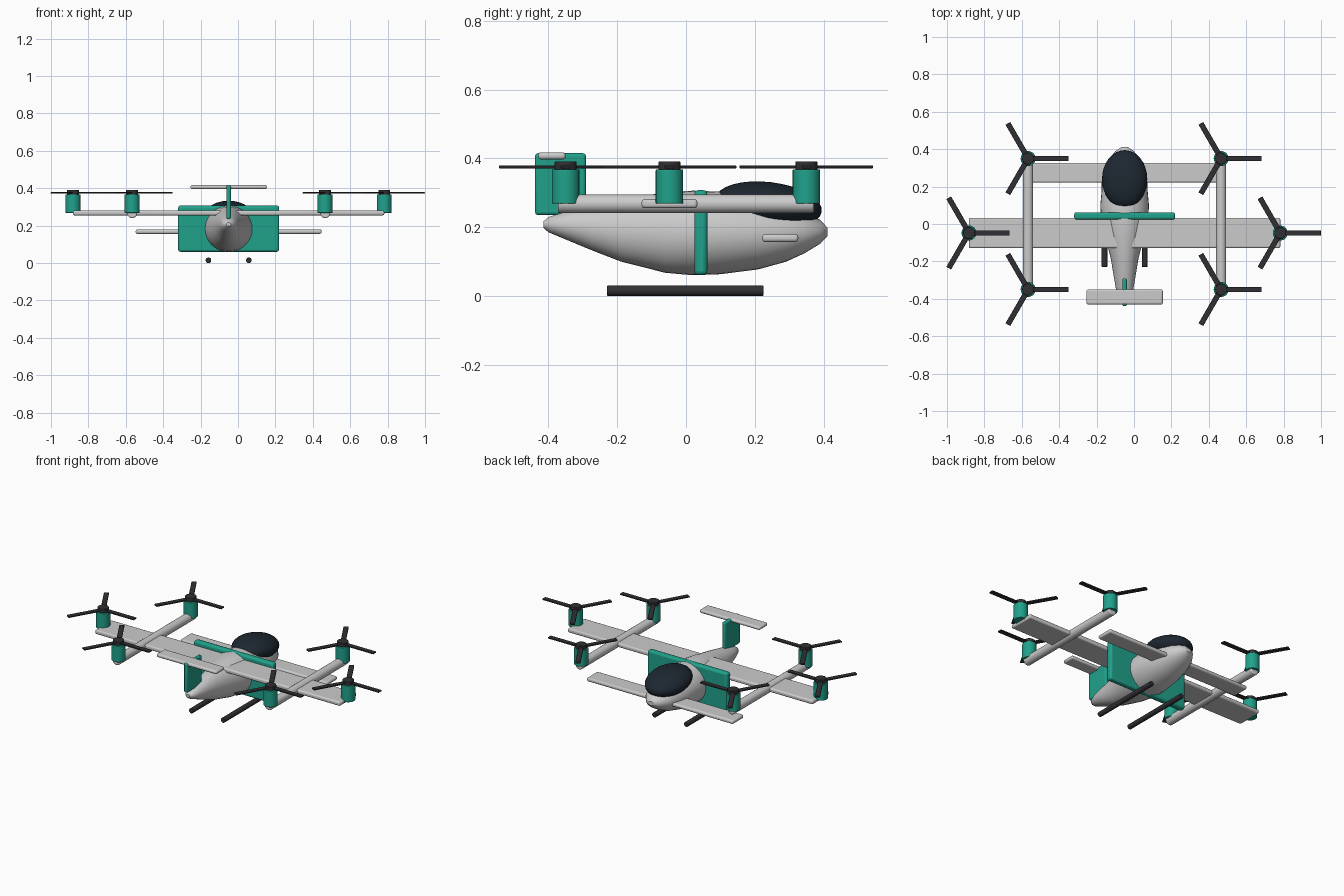
import bpy, bmesh
from math import radians, cos, sin, pi
from mathutils import Matrix, Vector

if "Cube" in bpy.data.objects:
    bpy.data.objects.remove(bpy.data.objects["Cube"])

CX = -0.05  # centre line of the airframe


def material(name, rgb):
    m = bpy.data.materials.new(name)
    m.diffuse_color = (*rgb, 1)
    m.use_nodes = True
    m.node_tree.nodes["Principled BSDF"].inputs["Base Color"].default_value = m.diffuse_color
    return m


TEAL = material("teal", (0.015, 0.36, 0.26))
DARK = material("dark", (0.03, 0.03, 0.035))
GLASS = material("glass", (0.012, 0.02, 0.03))


def finish(bm, name, mat=None, bevel=0.0):
    bmesh.ops.recalc_face_normals(bm, faces=bm.faces)
    me = bpy.data.meshes.new(name)
    bm.to_mesh(me)
    bm.free()
    ob = bpy.data.objects.new(name, me)
    bpy.context.collection.objects.link(ob)
    if mat:
        me.materials.append(mat)
    bpy.ops.object.select_all(action='DESELECT')
    ob.select_set(True)
    bpy.context.view_layer.objects.active = ob
    bpy.ops.object.shade_smooth_by_angle(angle=radians(35))
    if bevel:
        b = ob.modifiers.new("bevel", 'BEVEL')
        b.width, b.segments, b.limit_method = bevel, 3, 'ANGLE'
    return ob


def box(name, loc, size, mat=None, bevel=0.009):
    bm = bmesh.new()
    bmesh.ops.create_cube(bm, size=1, matrix=Matrix.Translation(loc) @ Matrix.Diagonal((*size, 1)))
    return finish(bm, name, mat, bevel)


def cylinder(name, loc, r, depth, mat=None, along_y=False, bevel=0.003, sides=24):
    bm = bmesh.new()
    m = Matrix.Translation(loc)
    if along_y:
        m = m @ Matrix.Rotation(pi / 2, 4, 'X')
    bmesh.ops.create_cone(bm, cap_ends=True, segments=sides, radius1=r, radius2=r, depth=depth, matrix=m)
    return finish(bm, name, mat, bevel)


# Fuselage: elliptical rings (y, centre z, half width, half height)
stations = [(-0.414, 0.207, 0.012, 0.010), (-0.400, 0.207, 0.028, 0.022), (-0.35, 0.205, 0.046, 0.041),
            (-0.27, 0.197, 0.060, 0.066), (-0.19, 0.190, 0.073, 0.090), (-0.06, 0.184, 0.105, 0.117),
            (0.02, 0.183, 0.126, 0.123), (0.10, 0.183, 0.130, 0.120), (0.21, 0.183, 0.120, 0.106),
            (0.29, 0.183, 0.103, 0.084), (0.345, 0.184, 0.082, 0.060), (0.39, 0.186, 0.050, 0.035),
            (0.411, 0.186, 0.018, 0.013)]
bm = bmesh.new()
rings = [[bm.verts.new((CX + rx * cos(2 * pi * i / 32), y, z + rz * sin(2 * pi * i / 32))) for i in range(32)]
         for y, z, rx, rz in stations]
for a, b in zip(rings, rings[1:]):
    for i in range(32):
        j = (i + 1) % 32
        bm.faces.new((a[i], a[j], b[j], b[i]))
bm.faces.new(rings[0])
bm.faces.new(rings[-1])
finish(bm, "fuselage")

# Canopy: tilted ellipsoid
bm = bmesh.new()
bmesh.ops.create_uvsphere(bm, u_segments=32, v_segments=16, radius=1,
                          matrix=Matrix.Translation((CX, 0.24, 0.264)) @ Matrix.Rotation(-0.12, 4, 'X')
                          @ Matrix.Diagonal((0.121, 0.156, 0.067, 1)))
finish(bm, "canopy", GLASS)

# Lifting surfaces, bulkhead and tail
box("main_wing", (CX, -0.048, 0.268), (1.664, 0.162, 0.026))
box("forward_wing", (CX, 0.274, 0.168), (0.994, 0.105, 0.023))
box("bulkhead", (CX, 0.043, 0.184), (0.54, 0.038, 0.247), TEAL, 0.012)
box("tail_fin", (CX, -0.365, 0.325), (0.024, 0.148, 0.18), TEAL)
box("tailplane", (CX, -0.39, 0.407), (0.408, 0.08, 0.021))

# Booms and landing skids
for s, side in ((-1, "left"), (1, "right")):
    cylinder(f"boom_{side}", (CX + s * 0.516, 0, 0.268), 0.027, 0.744, along_y=True, bevel=0.006)
    cylinder(f"skid_{side}", (CX + s * 0.108, -0.002, 0.015), 0.015, 0.455, DARK, along_y=True)


# Lift rotors: motor pod, hub and three blades
def rotor(tag, x, y):
    cylinder(f"motor_{tag}", (x, y, 0.318), 0.04, 0.1, TEAL)
    cylinder(f"hub_{tag}", (x, y, 0.378), 0.032, 0.026, DARK)
    bm = bmesh.new()
    for k in range(3):
        bmesh.ops.create_cube(bm, size=1, matrix=Matrix.Translation((x, y, 0.375))
                              @ Matrix.Rotation(k * 2 * pi / 3, 4, 'Z')
                              @ Matrix.Translation((0.1185, 0, 0)) @ Matrix.Diagonal((0.197, 0.029, 0.008, 1)))
    finish(bm, f"blades_{tag}", DARK, 0.002)


for s, side in ((-1, "left"), (1, "right")):
    rotor(f"front_{side}", CX + s * 0.516, -0.35)
    rotor(f"rear_{side}", CX + s * 0.516, 0.35)
    rotor(f"tip_{side}", CX + s * 0.832, -0.048)
